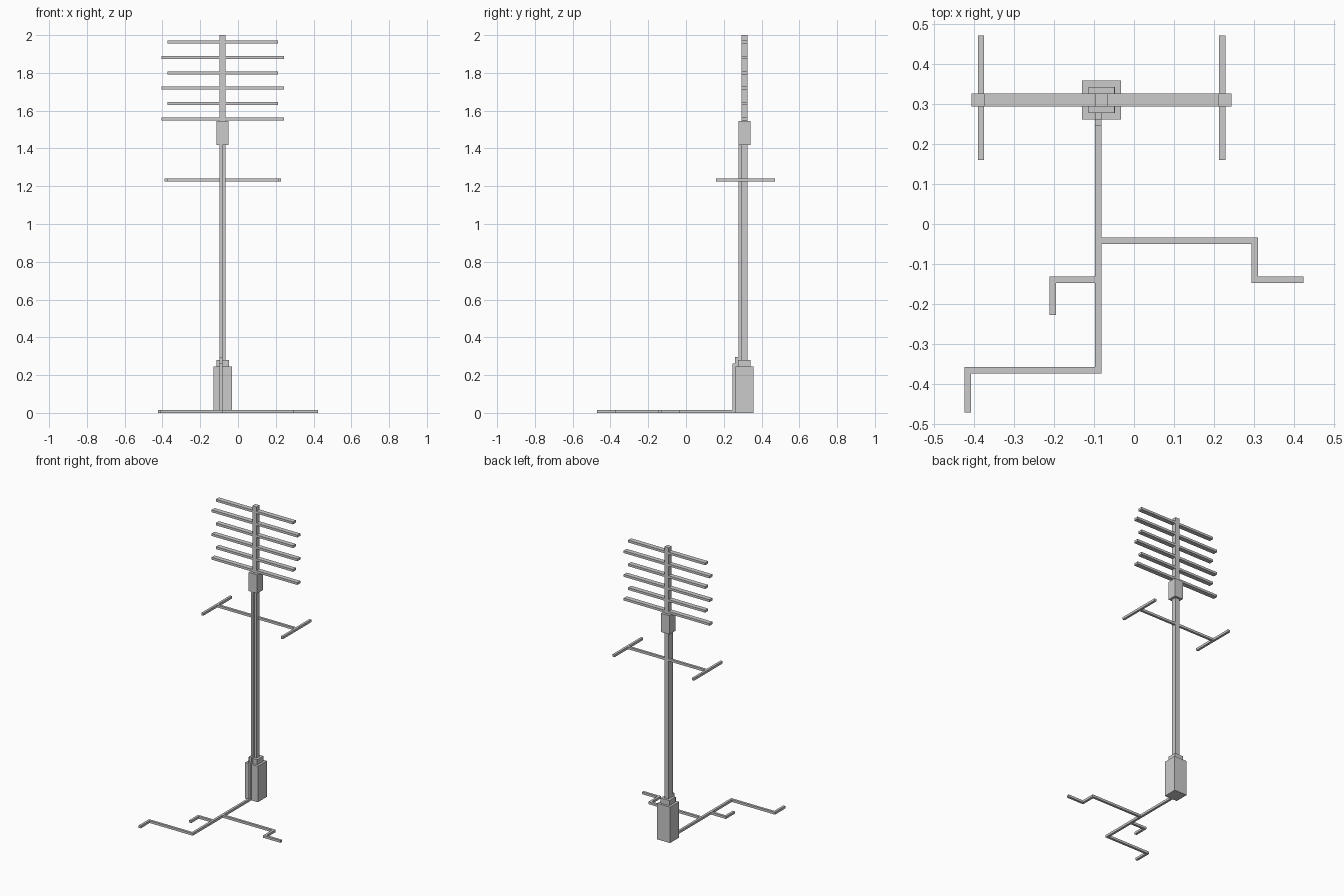
import bpy, bmesh
from mathutils import Vector

if "Cube" in bpy.data.objects:
    bpy.data.objects.remove(bpy.data.objects["Cube"])

CX, CY = -0.081, 0.3095      # mast axis
T = 0.016                    # cable and arm thickness
H = T / 2


def add_box(bm, lo, hi):
    lo, hi = Vector(lo), Vector(hi)
    verts = bmesh.ops.create_cube(bm, size=1)["verts"]
    for v in verts:
        v.co = Vector([(lo[i] + hi[i]) / 2 + v.co[i] * (hi[i] - lo[i]) for i in range(3)])


def make(name, boxes):
    bm = bmesh.new()
    for lo, hi in boxes:
        add_box(bm, lo, hi)
    me = bpy.data.meshes.new(name)
    bm.to_mesh(me)
    bm.free()
    ob = bpy.data.objects.new(name, me)
    bpy.context.collection.objects.link(ob)
    return ob


def column(name, half, z0, z1):
    return make(name, [((CX - half, CY - half, z0), (CX + half, CY + half, z1))])


def cable(name, points):
    # square cable along axis-aligned points; segments butt together at corners
    pts = [Vector(p) for p in points]
    boxes = []
    for i in range(len(pts) - 1):
        d = (pts[i + 1] - pts[i]).normalized()
        a = pts[i] + (d * H if i else d * 0)
        b = pts[i + 1] + (d * H if i < len(pts) - 2 else d * 0)
        side = Vector([0 if abs(c) > 0.5 else H for c in d])
        lo = Vector([min(a[k], b[k]) for k in range(3)]) - side
        hi = Vector([max(a[k], b[k]) for k in range(3)]) + side
        boxes.append((lo, hi))
    return make(name, boxes)


# Stepped base, pole, collar and upper mast
column("base_block", 0.0485, 0, 0.246)
column("base_cap", 0.033, 0.246, 0.281)
column("pole", 0.016, 0.281, 1.418)
column("collar", 0.032, 1.418, 1.546)
column("upper_mast", 0.016, 1.546, 2.0)

# Antenna rods, alternating long and short
for i in range(6):
    half = 0.292 if i % 2 else 0.325
    z = 1.557 + i * 0.0812
    make(f"antenna_rod_{i + 1}", [((CX - half, CY - 0.016, z - H), (CX + half, CY + 0.016, z + H))])

# Cross arm with an end bar on each side
ZA, END = 1.232, 0.301
make("cross_arm", [((CX - END + H, CY, ZA - H), (CX + END - H, CY + T, ZA + H))])
for name, s in (("end_bar_left", -1), ("end_bar_right", 1)):
    x = CX + s * END
    make(name, [((x - H, 0.16, ZA - H), (x + H, 0.47, ZA + H))])

# Main cable: across the ground, stepping over the base and up the pole
MX = CX - H
Y1, Y2, Y3 = CY - 0.0485 - H, CY - 0.033 - H, CY - 0.016 - H
cable("main_cable", [
    (-0.4155, -0.47, H), (-0.4155, -0.3655, H), (MX, -0.3655, H),
    (MX, Y1, H), (MX, Y1, 0.246 + H), (MX, Y2, 0.246 + H),
    (MX, Y2, 0.281 + H), (MX, Y3, 0.281 + H), (MX, Y3, 1.418)])

# Ground branches
cable("branch_cable_left", [(MX - H, -0.139, H), (-0.203, -0.139, H), (-0.203, -0.227, H)])
cable("branch_cable_right", [(MX + H, -0.042, H), (0.301, -0.042, H),
                             (0.301, -0.139, H), (0.4236, -0.139, H)])
